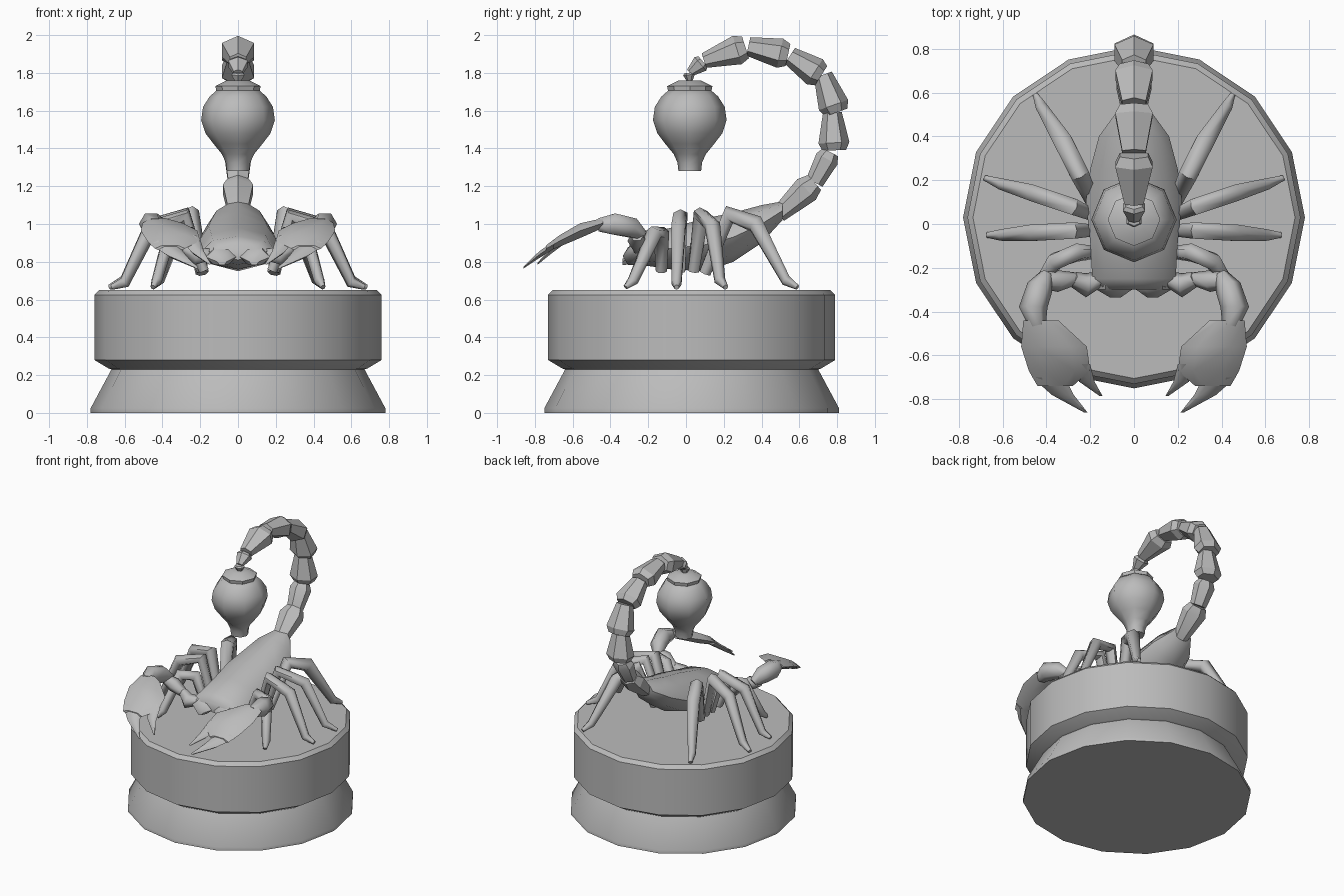
import bpy, bmesh, math
from mathutils import Vector

if "Cube" in bpy.data.objects:
    bpy.data.objects.remove(bpy.data.objects["Cube"])

grey = bpy.data.materials.new("stone_grey")
grey.diffuse_color = (0.5, 0.5, 0.5, 1)
grey.use_nodes = True
grey.node_tree.nodes["Principled BSDF"].inputs["Base Color"].default_value = grey.diffuse_color


def build(name, rings, angle=30, mirror=False):
    """Skin a list of equal-length rings, cap both ends, shade by angle."""
    bm = bmesh.new()
    loops = [[bm.verts.new(p) for p in ring] for ring in rings]
    n = len(loops[0])
    for a, b in zip(loops, loops[1:]):
        for i in range(n):
            j = (i + 1) % n
            bm.faces.new((a[i], a[j], b[j], b[i]))
    bm.faces.new(loops[0])
    bm.faces.new(loops[-1])
    bmesh.ops.recalc_face_normals(bm, faces=bm.faces)
    me = bpy.data.meshes.new(name)
    bm.to_mesh(me)
    bm.free()
    me.materials.append(grey)
    ob = bpy.data.objects.new(name, me)
    bpy.context.collection.objects.link(ob)
    bpy.ops.object.select_all(action='DESELECT')
    ob.select_set(True)
    bpy.context.view_layer.objects.active = ob
    bpy.ops.object.shade_smooth_by_angle(angle=math.radians(angle))
    if mirror:
        ob.modifiers.new("mirror", 'MIRROR').use_mirror_merge = False
    return ob


def circle(n, start=0.0):
    return [(math.cos(start + math.tau * i / n), math.sin(start + math.tau * i / n))
            for i in range(n)]


def lathe(name, profile, n, cy, angle):
    """Turn (radius, z) points around a vertical axis at y = cy."""
    return build(name, [[(r * c, cy + r * s, z) for c, s in circle(n)]
                        for r, z in profile], angle)


def loft(name, sections, n=6, angle=40, mirror=True):
    """Sections along y: (y, x centre, z centre, half width, half height)."""
    return build(name, [[(x + w * c, y, z + h * s) for c, s in circle(n)]
                        for y, x, z, w, h in sections], angle, mirror)


def tube(name, pts, radii, ref=None, wide=1.0, mirror=True, angle=65):
    """Six-sided tapered tube along a path."""
    pts = [Vector(p) for p in pts]
    if ref is None:
        d = pts[-1] - pts[0]
        ref = (-d.y, d.x, 0)
    ref = Vector(ref).normalized()
    rings = []
    for i, p in enumerate(pts):
        t = Vector((0, 0, 0))
        if i > 0:
            t += (p - pts[i - 1]).normalized()
        if i < len(pts) - 1:
            t += (pts[i + 1] - p).normalized()
        t.normalize()
        u = (ref - t * ref.dot(t)).normalized()
        v = t.cross(u)
        rings.append([p + radii[i] * (u * c * wide + v * s)
                      for c, s in circle(6, math.pi / 6)])
    return build(name, rings, angle, mirror)


# Two-tier round pedestal
lathe("pedestal", [(.78, 0), (.78, .025), (.67, .23), (.685, .235), (.76, .28),
                   (.76, .625), (.735, .65)], 16, .03, 30)

# Hanging vial and its cap
lathe("vial", [(.06, 1.28), (.065, 1.325), (.085, 1.37), (.13, 1.425), (.172, 1.48),
               (.195, 1.55), (.185, 1.62), (.15, 1.675), (.11, 1.71)], 8, .02, 60)
lathe("vial_cap", [(.115, 1.705), (.12, 1.73), (.06, 1.76)], 8, .02, 30)

# Body rising towards the tail
loft("body", [(-.30, 0, .85, .13, .04), (-.25, 0, .86, .19, .075), (-.08, 0, .87, .2, .11),
              (.1, 0, .89, .22, .14), (.25, 0, .93, .2, .13), (.4, 0, 1.0, .16, .1),
              (.51, 0, 1.07, .08, .05)], 8, 50, False)
# Mouth plates
loft("mouth_plate", [(-.25, .09, .84, .08, .06), (-.30, .09, .825, .08, .045),
                     (-.335, .085, .80, .025, .02)])

# Tail links: start (y, z), end (y, z), start radius, end radius
links = [((.49, 1.05), (.68, 1.22), .055, .07), ((.68, 1.22), (.765, 1.38), .06, .06),
         ((.785, 1.39), (.775, 1.59), .078, .05), ((.795, 1.59), (.725, 1.79), .078, .05),
         ((.715, 1.785), (.55, 1.89), .075, .05), ((.54, 1.895), (.33, 1.94), .075, .05),
         ((.315, 1.935), (.095, 1.865), .075, .04), ((.09, 1.86), (.02, 1.80), .045, .022),
         ((.015, 1.80), (.02, 1.75), .03, .012)]
for k, (a, b, ra, rb) in enumerate(links):
    p, q = Vector((0, *a)), Vector((0, *b))
    big = max(ra, rb)
    mid = .78 if k < 2 else .2
    tube(f"tail_link_{k + 1}", [p, p.lerp(q, mid), q],
         [ra * .8, big * 1.05, rb * (.75 if k < 2 else 1)],
         ref=(1, 0, 0), wide=1.25, mirror=False, angle=30)

# Walking legs: hip, knee, shin top, ankle, toe
legs = {
    "back_leg": [(.19, .1, .74), (.25, .23, 1.05), (.32, .37, 1.0), (.42, .53, .70), (.45, .59, .665)],
    "rear_middle_leg": [(.19, .04, .75), (.28, .08, 1.05), (.46, .14, .99), (.6, .18, .70), (.68, .21, .665)],
    "front_middle_leg": [(.19, -.03, .75), (.28, -.03, 1.04), (.46, -.04, .98), (.6, -.05, .69), (.67, -.05, .665)],
    "front_leg": [(.18, -.13, .75), (.26, -.13, .95), (.36, -.17, .95), (.43, -.28, .70), (.45, -.32, .665)],
}
for name, path in legs.items():
    s = 1.15 if name == "back_leg" else 1.0
    tube(name, path, [.03 * s, .043 * s, .043 * s, .03, .014])

# Arms: inner links, then forearm
up = (0, 0, 1)
tube("shoulder", [(.13, -.24, .84), (.22, -.28, .83), (.28, -.25, .87)], [.03, .055, .035], up)
tube("elbow", [(.27, -.25, .86), (.35, -.26, .91), (.43, -.26, .94)], [.03, .05, .035], up)
tube("forearm", [(.40, -.23, .94), (.43, -.29, .98), (.46, -.38, 1.0), (.44, -.46, .995)],
     [.03, .06, .065, .04], up)

# Claws: broad curved palm with two pointed fingers
loft("claw_palm", [(-.44, .425, 1.005, .08, .03), (-.56, .365, .965, .15, .045),
                   (-.67, .34, .91, .14, .035), (-.74, .36, .87, .08, .02)])
loft("outer_finger", [(-.70, .39, .89, .075, .025), (-.78, .325, .835, .05, .02),
                      (-.86, .22, .77, .008, .006)])
loft("inner_finger", [(-.64, .25, .92, .05, .025), (-.72, .215, .855, .035, .02),
                      (-.785, .15, .79, .007, .006)])
